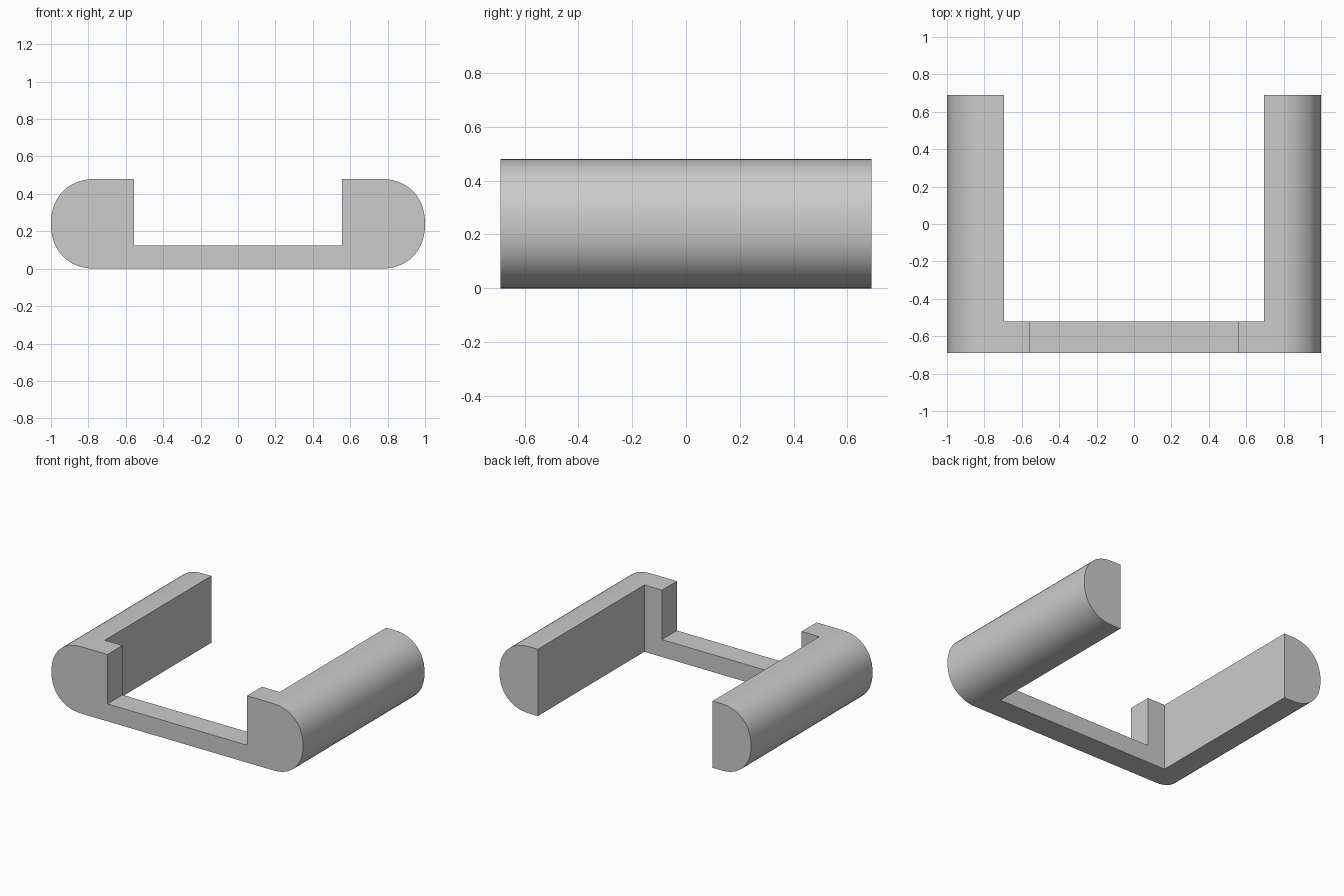
import bpy
import bmesh
import math
from mathutils import Matrix, Vector

default = bpy.data.objects.get("Cube")
if default:
    bpy.data.objects.remove(default, do_unlink=True)

HEIGHT = 0.48
FRONT, BACK = -0.69, 0.69
BAR_BACK = -0.52       # rear face of the front bar
ARM_INNER = 0.695      # inner wall of the side arms
NOTCH_X, NOTCH_Z = 0.555, 0.125
ROUND_X = 0.76         # where the rounded outer side begins
STEPS = 28
POWER = 2 / 2.2        # slightly squarer than a circle

grey = bpy.data.materials.new("plain grey")
grey.use_nodes = True
colour = (0.6, 0.6, 0.6, 1)
grey.diffuse_color = colour
grey.node_tree.nodes["Principled BSDF"].inputs["Base Color"].default_value = colour


def new_object(name, bm):
    bmesh.ops.recalc_face_normals(bm, faces=bm.faces)
    mesh = bpy.data.meshes.new(name)
    bm.to_mesh(mesh)
    bm.free()
    obj = bpy.data.objects.new(name, mesh)
    bpy.context.collection.objects.link(obj)
    mesh.materials.append(grey)
    return obj


def rounded_side():
    """Outer bulge of the right half, from bottom to top."""
    r = HEIGHT / 2
    points = []
    for i in range(STEPS + 1):
        a = -math.pi / 2 + math.pi * i / STEPS
        c, s = max(math.cos(a), 0), math.sin(a)
        x = ROUND_X + (1 - ROUND_X) * c ** POWER
        z = r + r * math.copysign(abs(s) ** POWER, s)
        points.append((x, z))
    return points


# Frame: notched outline with rounded ends, swept front to back
half = rounded_side() + [(NOTCH_X, HEIGHT), (NOTCH_X, NOTCH_Z)]
outline = half + [(-x, z) for x, z in reversed(half)]
bm = bmesh.new()
face = bm.faces.new([bm.verts.new((x, FRONT, z)) for x, z in outline])
swept = bmesh.ops.extrude_face_region(bm, geom=[face])
bmesh.ops.translate(bm, vec=(0, BACK - FRONT, 0),
                    verts=[v for v in swept["geom"] if isinstance(v, bmesh.types.BMVert)])
frame = new_object("u_shaped_frame", bm)

# Opening between the arms, behind the front bar
bm = bmesh.new()
depth = BACK + 0.2 - BAR_BACK
bmesh.ops.create_cube(bm, size=1, matrix=Matrix.LocRotScale(
    Vector((0, BAR_BACK + depth / 2, HEIGHT / 2)), None,
    Vector((2 * ARM_INNER, depth, 1))))
cutter = new_object("opening_cutter", bm)
cutter.hide_render = True

cut = frame.modifiers.new("opening", 'BOOLEAN')
cut.operation = 'DIFFERENCE'
cut.solver = 'EXACT'
cut.object = cutter

bpy.ops.object.select_all(action='DESELECT')
frame.select_set(True)
bpy.context.view_layer.objects.active = frame
bpy.ops.object.modifier_apply(modifier=cut.name)
bpy.data.objects.remove(cutter, do_unlink=True)
bpy.ops.object.shade_smooth_by_angle(angle=math.radians(30))
